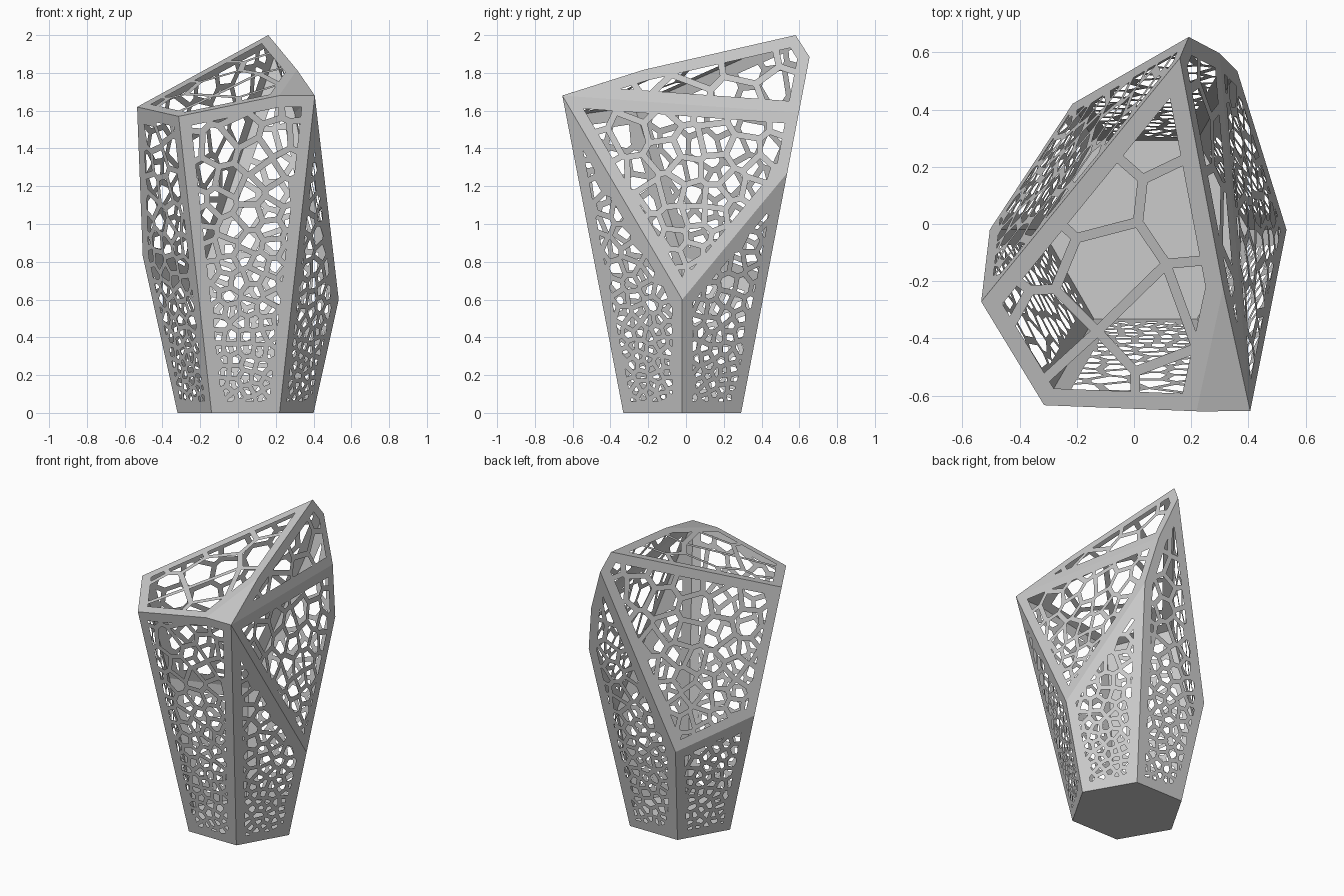
import bpy, random
from math import cos, sin, radians
from mathutils import Vector
from mathutils.geometry import delaunay_2d_cdt

if "Cube" in bpy.data.objects:
    bpy.data.objects.remove(bpy.data.objects["Cube"])

random.seed(7)
BORDER = 0.062
INSIDE = Vector((0, 0, 0.8))


def edge(angle, z):
    """Point at height z on one corner edge of the flared hexagonal body."""
    r = 0.36 + 0.222 * z
    a = radians(angle)
    return Vector((0.04 + r * cos(a), -0.02 + r * sin(a), z))


def plane(a, b, c):
    a, b, c = Vector(a), Vector(b), Vector(c)
    n = (b - a).cross(c - a).normalized()
    return (a, -n if n.dot(INSIDE - a) > 0 else n)


def clip(poly, co, n):
    """Keep the part of a convex polygon behind the plane."""
    out = []
    for i, p in enumerate(poly):
        q = poly[(i + 1) % len(poly)]
        dp, dq = (p - co).dot(n), (q - co).dot(n)
        if dp <= 0:
            out.append(p)
        if (dp < 0 < dq) or (dq < 0 < dp):
            out.append(p.lerp(q, dp / (dp - dq)))
    return out


def clean(poly):
    return [p for i, p in enumerate(poly) if (p - poly[i - 1]).length > 2e-4]


def area(poly):
    return sum(((poly[i] - poly[0]).cross(poly[i + 1] - poly[0]).length / 2
                for i in range(1, len(poly) - 1)), 0.0)


# Facet planes: flared hexagon sides, base and the slanting cuts
peak = Vector((0.16, 0.58, 2.0))
corner = edge(300, 1.68)
planes = {"side_panel_%d" % (i + 1): plane(edge(60 * i, 0), edge(60 * i + 60, 0), edge(60 * i, 1))
          for i in range(6)}
planes["base"] = plane((0, 0, 0), (1, 0, 0), (0, 1, 0))
planes["right_cut_panel"] = plane(edge(0, 0.6), corner, edge(60, 1.27))
planes["upper_right_panel"] = plane(corner, (0.32, 0.59, 1.53), peak)
planes["top_panel"] = plane(edge(240, 1.57), (-0.535, -0.27, 1.62), peak)
planes["top_corner_facet"] = plane(corner, (0.19, -0.655, 1.68), (0.30, -0.2, 1.824))
planes["back_left_cut_panel"] = plane(edge(120, 0.67), edge(180, 0.83), peak)
SOLID = ("base", "top_corner_facet")
COARSE = {"top_panel": 1.5, "upper_right_panel": 1.3}


def spacing(z):
    return 0.05 + 0.04 * z + 0.025 * z * z


def cell_holes(name, face, n, walls):
    """Shrunken Voronoi cells, small near the ground and large at the top."""
    scale = COARSE.get(name, 1.0)
    seeds = []
    for _ in range(4000):
        w = [random.expovariate(1) for _ in face]
        p = sum((q * k for q, k in zip(face, w)), Vector()) / sum(w)
        if random.random() < 0.75:
            # uniform point on a fan triangle of the facet
            i = random.randrange(1, len(face) - 1)
            a, b = sorted((random.random(), random.random()))
            p = face[0] * a + face[i] * (b - a) + face[i + 1] * (1 - b)
        r = 0.8 * scale * spacing(p.z)
        if all((p - s).length > r for s in seeds):
            seeds.append(p)
    inner = face
    for co, wn in walls:
        inner = clip(inner, co, wn)
    holes = []
    for s in seeds:
        half = 0.0125 + 0.003 * s.z
        cell = inner
        near = sorted(seeds, key=lambda t: (t - s).length_squared)[1:40]
        for t in near:
            d = (t - s).normalized()
            cell = clip(cell, (s + t) / 2 - d * half, d)
            if len(cell) < 3:
                break
        cell = clean(cell)
        if len(cell) > 2 and area(cell) > 0.00015:
            holes.append(cell)
    return holes


def build(name):
    co, n = planes[name]
    # facet outline
    u = n.orthogonal().normalized()
    v = n.cross(u)
    face = [co + (u * a + v * b) * 5 for a, b in ((-1, -1), (1, -1), (1, 1), (-1, 1))]
    for other, (c2, n2) in planes.items():
        if other != name:
            face = clip(face, c2, n2)
    face = [p for i, p in enumerate(face) if (p - face[i - 1]).length > 0.004]

    # lattice openings inside an even border
    holes = []
    if name not in SOLID:
        walls = []
        for i, p in enumerate(face):
            out = (face[(i + 1) % len(face)] - p).cross(n).normalized()
            walls.append((p - out * BORDER, out))
        holes = cell_holes(name, face, n, walls)

    # fill the facet around the openings
    pts, edges, loops = [], [], []
    for k, poly in enumerate([face] + holes):
        start = len(pts)
        pts += [Vector(((p - co).dot(u), (p - co).dot(v))) for p in poly]
        ids = list(range(start, len(pts)))
        edges += list(zip(ids, ids[1:] + ids[:1]))
        if k:
            loops.append(ids)
    verts, _, tris, _, _, origin = delaunay_2d_cdt(pts, edges, loops, 0, 1e-6)
    keep = [t for t, o in zip(tris, origin) if not o]
    mesh = bpy.data.meshes.new(name)
    mesh.from_pydata([co + u * p.x + v * p.y for p in verts], [], keep)
    mesh.update()
    bpy.context.collection.objects.link(bpy.data.objects.new(name, mesh))


for part in planes:
    build(part)
